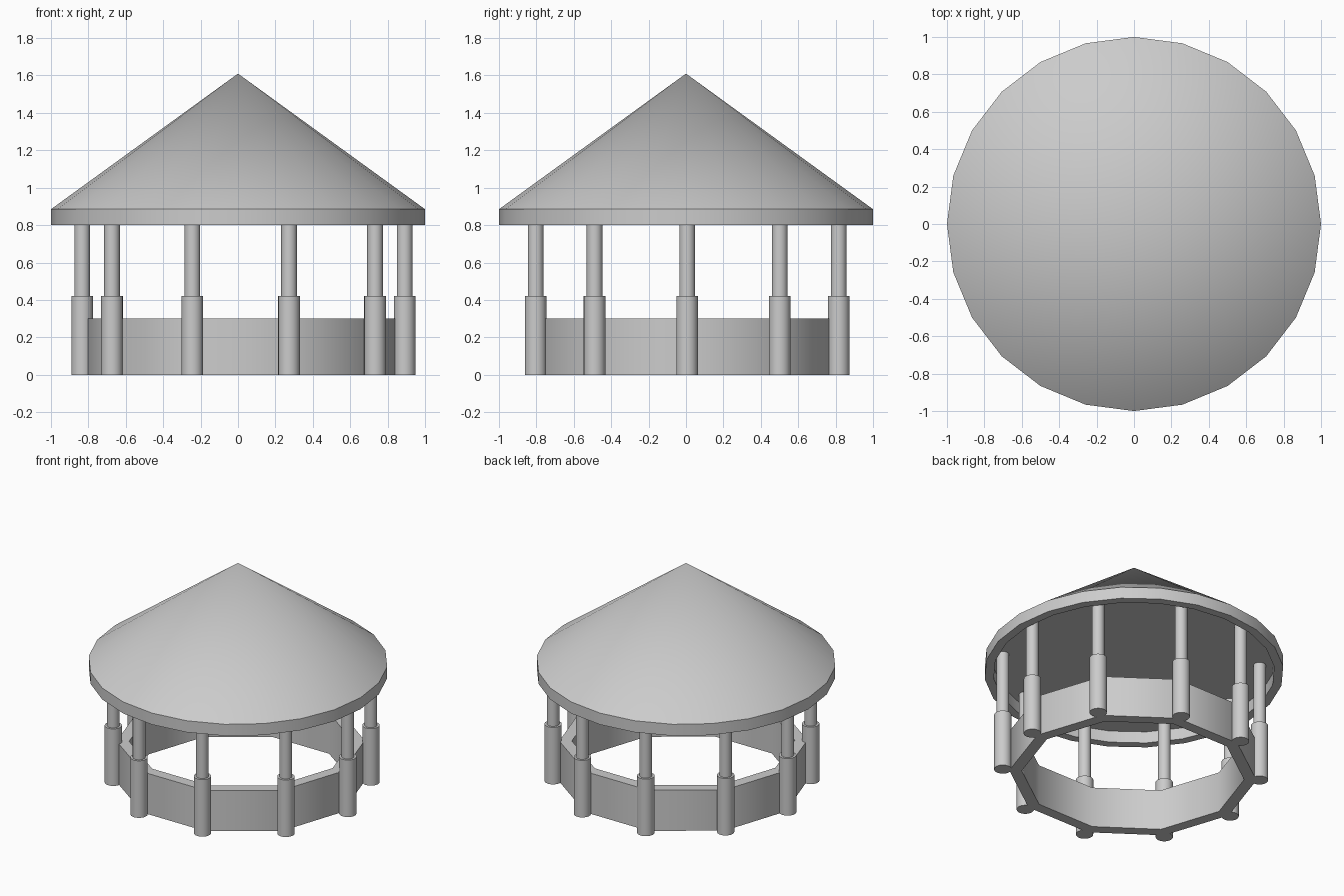
import bpy
import bmesh
import math

cube = bpy.data.objects.get("Cube")
if cube:
    bpy.data.objects.remove(cube, do_unlink=True)

grey = bpy.data.materials.new("light grey")
grey.use_nodes = True
grey.diffuse_color = (0.6, 0.6, 0.6, 1)
grey.node_tree.nodes["Principled BSDF"].inputs["Base Color"].default_value = (0.6, 0.6, 0.6, 1)


def lathe(name, profile, sides, location=(0, 0, 0), closed=False):
    """Spin a (radius, height) profile around z."""
    bm = bmesh.new()
    rings = []
    for r, z in profile:
        if r == 0:
            rings.append([bm.verts.new((0, 0, z))] * sides)
        else:
            angles = [math.tau * i / sides for i in range(sides)]
            rings.append([bm.verts.new((r * math.cos(a), r * math.sin(a), z)) for a in angles])
    pairs = list(zip(rings, rings[1:]))
    if closed:
        pairs.append((rings[-1], rings[0]))
    for a, b in pairs:
        for i in range(sides):
            j = (i + 1) % sides
            corners = list(dict.fromkeys((a[i], a[j], b[j], b[i])))
            bm.faces.new(corners)
    bmesh.ops.recalc_face_normals(bm, faces=bm.faces)
    mesh = bpy.data.meshes.new(name)
    bm.to_mesh(mesh)
    bm.free()
    mesh.materials.append(grey)
    obj = bpy.data.objects.new(name, mesh)
    obj.location = location
    bpy.context.collection.objects.link(obj)
    bpy.ops.object.select_all(action="DESELECT")
    obj.select_set(True)
    bpy.context.view_layer.objects.active = obj
    bpy.ops.object.shade_smooth_by_angle(angle=math.radians(40))
    return obj


# Conical roof with a hanging rim and a flat recessed ceiling
lathe("roof", [(0, 1.61), (1, 0.885), (1, 0.8), (0.94, 0.8), (0.94, 0.885), (0, 0.885)], 24)

# Low ten-sided wall, open in the middle
wall = lathe("low_wall", [(0.834, 0), (0.834, 0.3), (0.75, 0.3), (0.75, 0)], 10,
             (0.016, 0.008, 0), closed=True)
wall.scale.y = 0.98

# Posts with a thicker lower sleeve, one at each wall corner
post_profile = [(0, 0), (0.058, 0), (0.058, 0.42), (0.042, 0.42), (0.042, 0.925), (0, 0.925)]
spots = [(-0.833, 0), (0.891, 0)]
for x, y in [(-0.674, 0.495), (0.733, 0.495), (-0.244, 0.81), (0.273, 0.81)]:
    spots += [(x, y), (x, -y)]
for n, (x, y) in enumerate(spots, 1):
    lathe(f"post_{n}", post_profile, 24, (x, y + 0.006, 0))
